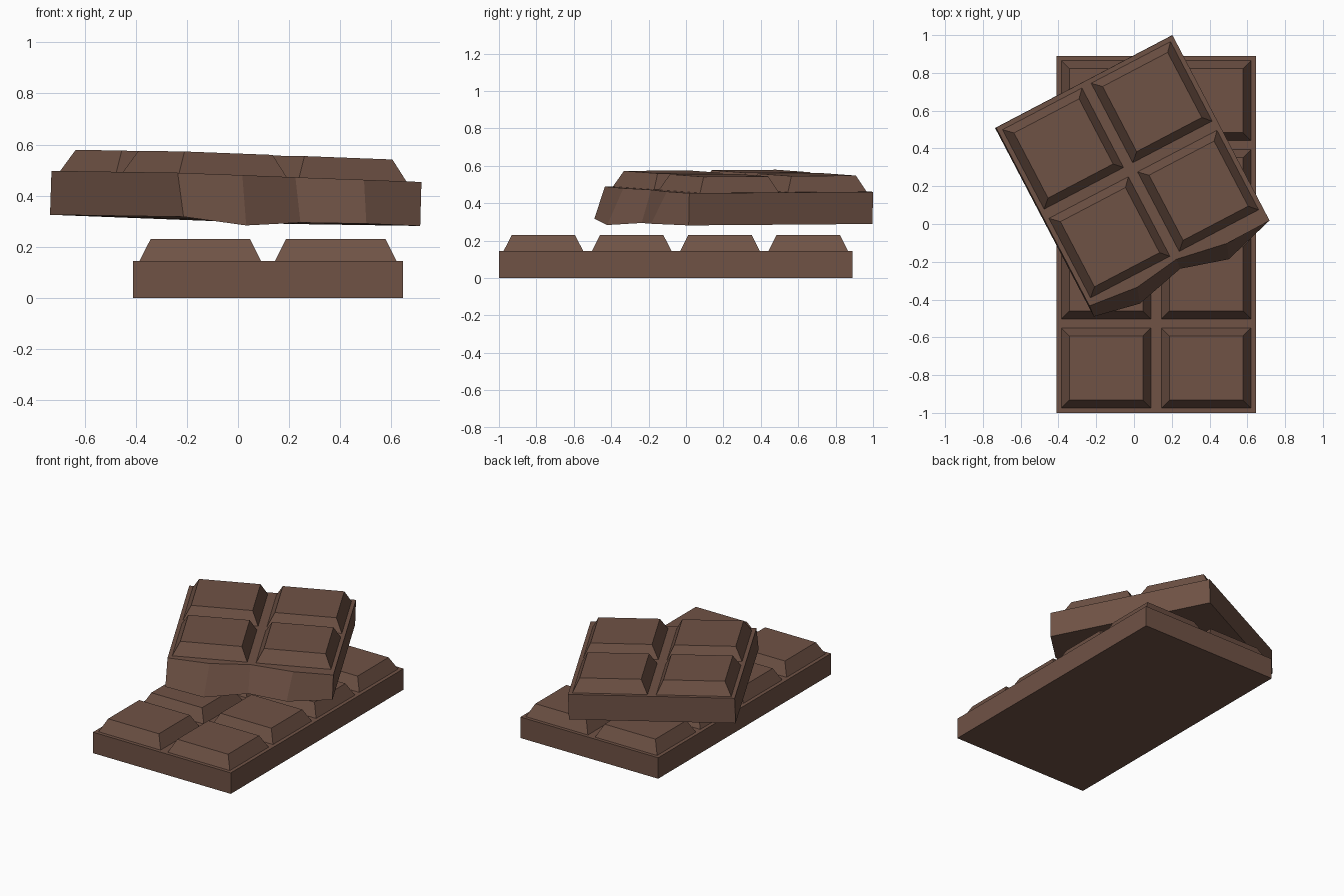
import bpy, bmesh
from math import radians
from mathutils import Matrix

if "Cube" in bpy.data.objects:
    bpy.data.objects.remove(bpy.data.objects["Cube"])

choc = bpy.data.materials.new("chocolate")
choc.diffuse_color = (0.16, 0.085, 0.06, 1)
choc.use_nodes = True
choc.node_tree.nodes["Principled BSDF"].inputs["Base Color"].default_value = choc.diffuse_color


def prism(bm, top, bottom, cap_bottom=True):
    """Join two matching loops (anticlockwise from above) with side faces."""
    t = [bm.verts.new(p) for p in top]
    b = [bm.verts.new(p) for p in bottom]
    n = len(t)
    bm.faces.new(t)
    for i in range(n):
        j = (i + 1) % n
        bm.faces.new((t[i], b[i], b[j], t[j]))
    if cap_bottom:
        bm.faces.new(b[::-1])


def rect(x0, y0, x1, y1, z):
    return [(x0, y0, z), (x1, y0, z), (x1, y1, z), (x0, y1, z)]


def squares(bm, xs, ys, sx, sy, z, height=0.085, inset=0.043):
    """Grid of raised bevelled squares."""
    for x in xs:
        for y in ys:
            prism(bm, rect(x + inset, y + inset, x + sx - inset, y + sy - inset, z + height),
                  rect(x, y, x + sx, y + sy, z), False)


def finish(bm, name, matrix=Matrix()):
    bmesh.ops.triangulate(bm, faces=[f for f in bm.faces if len(f.verts) > 4])
    bmesh.ops.recalc_face_normals(bm, faces=bm.faces)
    me = bpy.data.meshes.new(name)
    bm.to_mesh(me)
    bm.free()
    me.materials.append(choc)
    ob = bpy.data.objects.new(name, me)
    ob.matrix_world = matrix
    bpy.context.collection.objects.link(ob)


# Whole lower bar: slab with 2 x 4 squares
bm = bmesh.new()
prism(bm, rect(-0.41, -1, 0.645, 0.89, 0.145), rect(-0.41, -1, 0.645, 0.89, 0))
squares(bm, (-0.385, 0.145), [-0.975 + 0.472 * i for i in range(4)], 0.475, 0.425, 0.145)
finish(bm, "lower_bar")

# Broken upper piece: origin at its back left top corner, jagged front end
W, T = 1.055, 0.172
top = [(0, -1.065, 0), (0.27, -1.095, 0), (0.523, -1.06, 0), (0.8, -1.11, 0),
       (W, -1.108, 0), (W, 0, 0), (0, 0, 0)]
bottom = [(0, -1.127, -T), (0.25, -1.18, -T - 0.025), (0.523, -1.115, -T - 0.005),
          (0.775, -1.19, -T), (W, -1.11, -T), (W, 0, -T), (0, 0, -T)]
bm = bmesh.new()
prism(bm, top, bottom)
squares(bm, (0.025, 0.555), (-1.03, -0.5), 0.475, 0.475, 0)
pose = (Matrix.Translation((-0.73, 0.51, 0.497)) @ Matrix.Rotation(radians(27.65), 4, 'Z')
        @ Matrix.Rotation(radians(1.95), 4, 'Y') @ Matrix.Rotation(radians(0.4), 4, 'X'))
finish(bm, "broken_upper_piece", pose)
